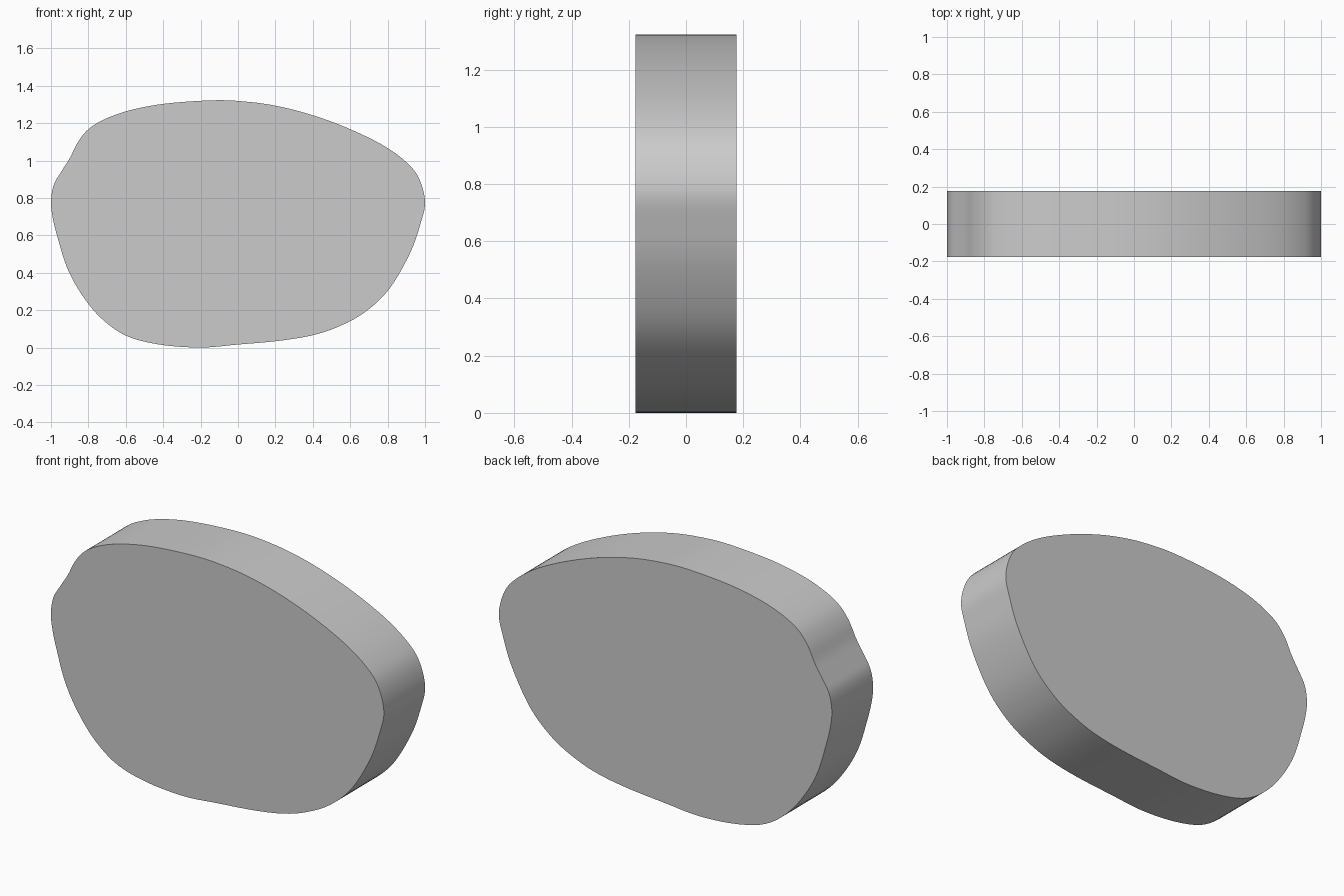
import bpy, bmesh

if "Cube" in bpy.data.objects:
    bpy.data.objects.remove(bpy.data.objects["Cube"])

HALF_DEPTH = 0.177
STEPS = 5

# Outline control points (x, z), clockwise seen from the front
outline = [
    (-1.0, 0.78), (-0.985, 0.87), (-0.945, 0.94), (-0.898, 1.015), (-0.855, 1.10),
    (-0.797, 1.17), (-0.71, 1.222), (-0.58, 1.268), (-0.39, 1.304), (-0.13, 1.322),
    (0.04, 1.315), (0.20, 1.293), (0.38, 1.248), (0.57, 1.18), (0.76, 1.09),
    (0.89, 1.00), (0.965, 0.91), (1.0, 0.78), (0.975, 0.66), (0.92, 0.505),
    (0.81, 0.315), (0.68, 0.19), (0.54, 0.113), (0.40, 0.066), (0.22, 0.036),
    (0.0, 0.016), (-0.20, 0.0), (-0.42, 0.016), (-0.60, 0.064), (-0.735, 0.16),
    (-0.84, 0.29), (-0.915, 0.43), (-0.965, 0.59), (-0.99, 0.69),
]


def smooth_loop(pts, steps):
    """Closed Catmull-Rom curve through the points."""
    out, n = [], len(pts)
    for i in range(n):
        a, b, c, d = (pts[(i + k - 1) % n] for k in range(4))
        for s in range(steps):
            t = s / steps
            out.append(tuple(
                0.5 * (2 * b[j] + (c[j] - a[j]) * t
                       + (2 * a[j] - 5 * b[j] + 4 * c[j] - d[j]) * t ** 2
                       + (3 * b[j] - a[j] - 3 * c[j] + d[j]) * t ** 3)
                for j in range(2)))
    return out


# Flat rounded slab: front face, back face and smooth rim
loop = smooth_loop(outline, STEPS)
bm = bmesh.new()
front = [bm.verts.new((x, -HALF_DEPTH, z)) for x, z in loop]
back = [bm.verts.new((x, HALF_DEPTH, z)) for x, z in loop]
bm.faces.new(front)
bm.faces.new(back[::-1])
n = len(loop)
for i in range(n):
    j = (i + 1) % n
    rim = bm.faces.new((front[j], front[i], back[i], back[j]))
    rim.smooth = True
bmesh.ops.recalc_face_normals(bm, faces=bm.faces)
for e in bm.edges:
    e.smooth = e.calc_face_angle(0) < 0.6

mesh = bpy.data.meshes.new("rounded_slab")
bm.to_mesh(mesh)
bm.free()
slab = bpy.data.objects.new("rounded_slab", mesh)
bpy.context.collection.objects.link(slab)
